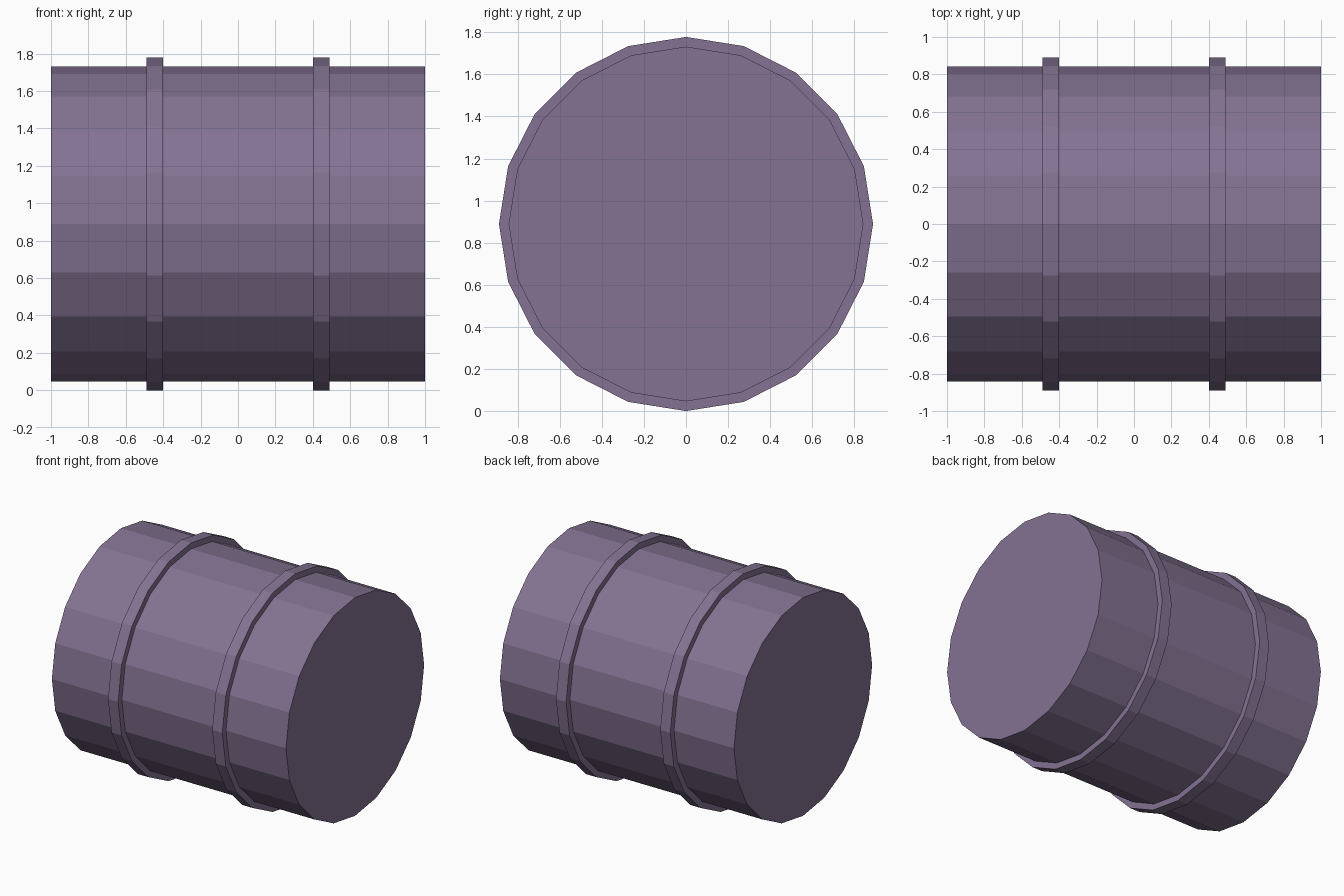
import bpy, bmesh
from math import sin, cos, tau

if "Cube" in bpy.data.objects:
    bpy.data.objects.remove(bpy.data.objects["Cube"])

SIDES = 20
R_BODY, R_HOOP = 0.843, 0.889
HOOP_IN, HOOP_OUT = 0.402, 0.488

# Half profile (x, radius), mirrored to the other end
half = [(HOOP_IN, R_BODY), (HOOP_IN, R_HOOP), (HOOP_OUT, R_HOOP),
        (HOOP_OUT, R_BODY), (1.0, R_BODY)]
profile = [(-x, r) for x, r in reversed(half)] + half

# Barrel lying along x: lathed wall with two raised hoops and flat ends
bm = bmesh.new()
rings = [[bm.verts.new((x, r * cos(tau * i / SIDES), R_HOOP + r * sin(tau * i / SIDES)))
          for i in range(SIDES)] for x, r in profile]
for a, b in zip(rings, rings[1:]):
    for i in range(SIDES):
        j = (i + 1) % SIDES
        bm.faces.new((a[i], a[j], b[j], b[i]))
bm.faces.new(rings[0])
bm.faces.new(rings[-1])
bmesh.ops.recalc_face_normals(bm, faces=bm.faces)

mesh = bpy.data.meshes.new("barrel")
bm.to_mesh(mesh)
bm.free()
barrel = bpy.data.objects.new("barrel", mesh)
bpy.context.collection.objects.link(barrel)

# Dusty purple paint
mat = bpy.data.materials.new("purple_paint")
mat.diffuse_color = (0.23, 0.17, 0.29, 1.0)
mat.use_nodes = True
mat.node_tree.nodes["Principled BSDF"].inputs["Base Color"].default_value = mat.diffuse_color
mesh.materials.append(mat)
